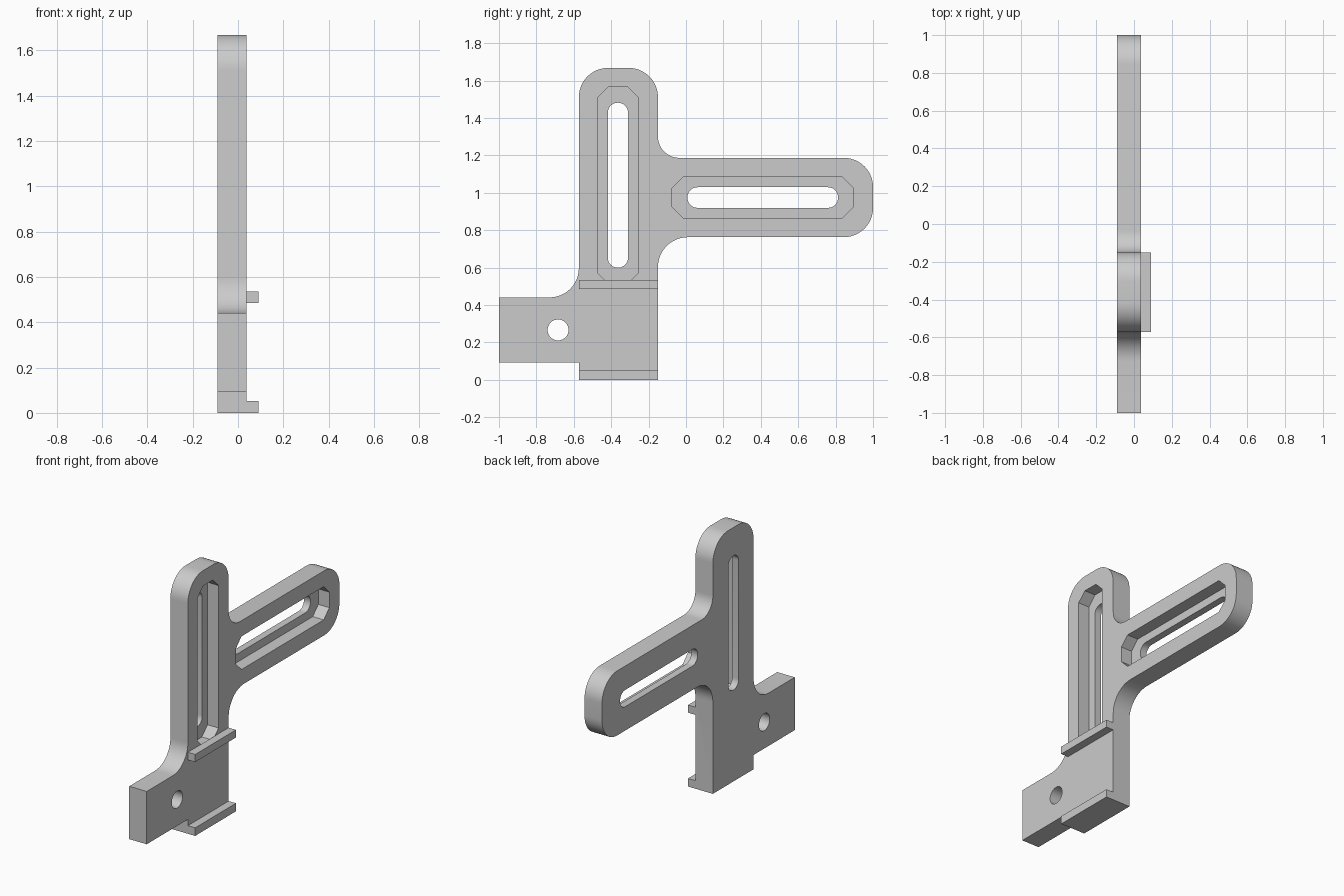
import bpy, bmesh, math
from mathutils import Vector

cube = bpy.data.objects.get("Cube")
if cube:
    bpy.data.objects.remove(cube, do_unlink=True)

BACK, FLOOR, FACE, LIP = -0.09, -0.043, 0.037, 0.09   # depths along x

grey = bpy.data.materials.new("light grey plastic")
grey.use_nodes = True
grey.diffuse_color = (0.6, 0.6, 0.6, 1)
grey.node_tree.nodes["Principled BSDF"].inputs["Base Color"].default_value = (0.6, 0.6, 0.6, 1)


def fillet(corners, steps):
    """Round each (y, z, radius) corner of a right-angled outline."""
    pts = []
    for i, (y, z, r) in enumerate(corners):
        p = Vector((y, z))
        if r == 0:
            pts.append(p)
            continue
        to_prev = (Vector(corners[i - 1][:2]) - p).normalized() * r
        to_next = (Vector(corners[(i + 1) % len(corners)][:2]) - p).normalized() * r
        centre = p + to_prev + to_next
        for k in range(steps + 1):
            a = math.pi / 2 * k / steps
            pts.append(centre - to_next * math.cos(a) - to_prev * math.sin(a))
    return pts


def prism(name, pts, x0, x1):
    """Extrude a side outline along x."""
    bm = bmesh.new()
    face = bm.faces.new([bm.verts.new((x0, p[0], p[1])) for p in pts])
    ext = bmesh.ops.extrude_face_region(bm, geom=[face])
    verts = [v for v in ext["geom"] if isinstance(v, bmesh.types.BMVert)]
    bmesh.ops.translate(bm, verts=verts, vec=(x1 - x0, 0, 0))
    bmesh.ops.recalc_face_normals(bm, faces=bm.faces[:])
    mesh = bpy.data.meshes.new(name)
    bm.to_mesh(mesh)
    bm.free()
    mesh.materials.append(grey)
    obj = bpy.data.objects.new(name, mesh)
    bpy.context.collection.objects.link(obj)
    return obj


def box_outline(y0, y1, z0, z1, r=0, steps=1):
    return fillet([(y0, z0, r), (y1, z0, r), (y1, z1, r), (y0, z1, r)], steps)


def combine(target, tool, operation):
    """Apply a boolean and drop the tool."""
    tool.hide_render = True
    mod = target.modifiers.new(operation.lower(), 'BOOLEAN')
    mod.operation, mod.solver, mod.object = operation, 'EXACT', tool
    bpy.context.view_layer.objects.active = target
    bpy.ops.object.modifier_apply(modifier=mod.name)
    bpy.data.objects.remove(tool, do_unlink=True)


# Bracket plate: foot tab, upright and side arm in one outline
left, right = -0.573, -0.15
bracket = prism("bracket_plate", fillet([
    (left, 0, 0), (right, 0, 0),
    (right, 0.763, 0.16), (1, 0.763, 0.156), (1, 1.187, 0.156),
    (right, 1.187, 0.115), (right, 1.668, 0.156), (left, 1.668, 0.156),
    (left, 0.441, 0.156), (-1, 0.441, 0), (-1, 0.094, 0), (left, 0.094, 0),
], 12), BACK, FACE)

# Slots: a through slot inside a wider chamfered recess
for y0, y1, z0, z1 in [(-0.418, -0.31, 0.6, 1.482), (0.008, 0.813, 0.92, 1.03)]:
    m = 0.082 if y1 > 0 else 0.055
    n = 0.054 if y1 > 0 else 0.085
    combine(bracket, prism("recess_cutter", box_outline(y0 - m, y1 + m, z0 - n, z1 + n, 0.058),
                           FLOOR, FACE + 0.1), 'DIFFERENCE')
    combine(bracket, prism("slot_cutter", box_outline(y0, y1, z0, z1, 0.053, 8),
                           BACK - 0.1, FACE + 0.1), 'DIFFERENCE')

# Screw hole in the foot tab
hole = [(-0.684 + 0.056 * math.cos(math.tau * k / 32), 0.267 + 0.056 * math.sin(math.tau * k / 32))
        for k in range(32)]
combine(bracket, prism("hole_cutter", hole, BACK - 0.1, FACE + 0.1), 'DIFFERENCE')

# Two rails on the face of the foot
for z0, z1 in [(0, 0.053), (0.485, 0.535)]:
    combine(bracket, prism("rail", box_outline(left, right, z0, z1), FACE, LIP), 'UNION')

bpy.ops.object.select_all(action='DESELECT')
bracket.select_set(True)
bpy.context.view_layer.objects.active = bracket
bpy.ops.object.shade_smooth_by_angle(angle=math.radians(30))
